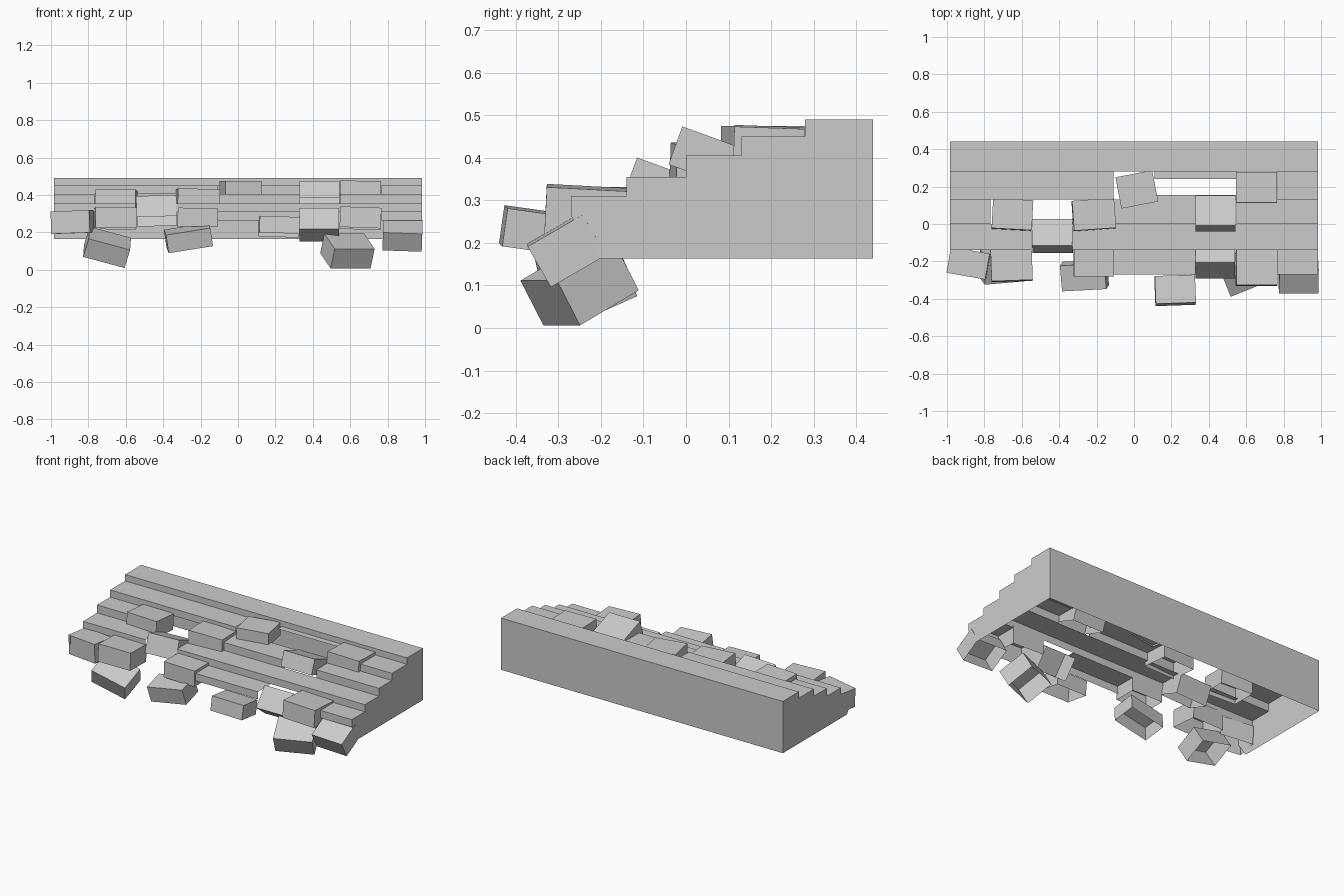
import bpy, bmesh
from math import radians
from mathutils import Matrix, Vector, Euler

if "Cube" in bpy.data.objects:
    bpy.data.objects.remove(bpy.data.objects["Cube"])

X0, COLS = -0.985, 9
W = 1.97 / COLS


def finish(name, bm):
    bmesh.ops.remove_doubles(bm, verts=bm.verts, dist=1e-5)
    me = bpy.data.meshes.new(name)
    bm.to_mesh(me)
    bm.free()
    ob = bpy.data.objects.new(name, me)
    bpy.context.collection.objects.link(ob)
    return ob


def face(bm, pts):
    bm.faces.new([bm.verts.new(p) for p in pts])


# Stair shell: (front y, back y, tread z, riser bottom z), missing columns per row
rows = [
    (-0.27, -0.14, 0.31, 0.263, {0, 1, 2, 3, 6, 7}),
    (-0.14, 0.00, 0.355, 0.31, {2}),
    (0.00, 0.13, 0.405, 0.355, {1, 2, 3, 6}),
    (0.13, 0.28, 0.45, 0.405, {4, 5, 6, 7}),
    (0.28, 0.44, 0.49, 0.45, set()),
]
bm = bmesh.new()
for ya, yb, z, zl, gone in rows:
    for c in range(COLS):
        if c in gone:
            continue
        a, b = X0 + c * W, X0 + (c + 1) * W
        face(bm, [(a, ya, z), (b, ya, z), (b, yb, z), (a, yb, z)])
        face(bm, [(a, ya, zl), (b, ya, zl), (b, ya, z), (a, ya, z)])
finish("stair_treads", bm)

# Ledge left below and behind the missing upper bricks
bm = bmesh.new()
for ya, yb, z in ((0.13, 0.155, 0.405), (0.24, 0.28, 0.455)):
    a, b = X0 + 5 * W, X0 + 7 * W
    face(bm, [(a, ya, z), (b, ya, z), (b, yb, z), (a, yb, z)])
finish("broken_ledges", bm)

# Stepped side walls and back wall
prof = [(0.44, 0.163), (-0.20, 0.163), (-0.27, 0.263)]
for ya, yb, z, zl, gone in rows:
    prof += [(ya, z), (yb, z)]
bm = bmesh.new()
face(bm, [(-X0, y, z) for y, z in reversed(prof)])
face(bm, [(X0, y, z) for y, z in prof])
face(bm, [(-X0, 0.44, 0.163), (X0, 0.44, 0.163), (X0, 0.44, 0.49), (-X0, 0.44, 0.49)])
finish("side_and_back_walls", bm)


# Loose hollow bricks, open underneath
def brick(name, centre, size, rot=(0, 0, 0)):
    bm = bmesh.new()
    bmesh.ops.create_cube(bm, size=1)
    bm.faces.ensure_lookup_table()
    low = [f for f in bm.faces if f.calc_center_median().z < -0.4]
    bmesh.ops.delete(bm, geom=low, context='FACES_ONLY')
    m = Matrix.LocRotScale(Vector(centre), Euler([radians(r) for r in rot]), Vector(size))
    bm.transform(m)
    finish(name, bm)


bricks = [
    # lower courses
    ((-0.885, -0.21, 0.255), (0.21, 0.14, 0.12), (0, -2, -10)),
    ((-0.655, -0.22, 0.275), (0.22, 0.17, 0.11), (-3, 1, 2)),
    ((-0.70, -0.22, 0.12), (0.23, 0.16, 0.11), (25, 15, 5)),
    ((-0.265, -0.275, 0.17), (0.24, 0.14, 0.10), (12, -9, 3)),
    ((-0.215, -0.21, 0.28), (0.215, 0.14, 0.10), (0, 1, 0)),
    ((0.22, -0.355, 0.23), (0.215, 0.15, 0.09), (-8, 2, 2)),
    ((0.435, -0.205, 0.24), (0.21, 0.14, 0.11), (52, 0, 0)),
    ((0.655, -0.235, 0.275), (0.22, 0.19, 0.11), (-3, 2, 0)),
    ((0.88, -0.28, 0.185), (0.21, 0.15, 0.11), (30, 2, 0)),
    ((0.585, -0.25, 0.10), (0.23, 0.17, 0.12), (29, 0, 22)),
    # upper courses
    ((-0.435, -0.065, 0.315), (0.215, 0.15, 0.12), (-20, -2, 0)),
    ((-0.65, 0.05, 0.375), (0.215, 0.16, 0.10), (-3, 0, -3)),
    ((-0.215, 0.05, 0.38), (0.225, 0.16, 0.10), (-2, 2, 4)),
    ((0.435, 0.055, 0.40), (0.215, 0.17, 0.095), (-20, 0, 0)),
    ((0.015, 0.185, 0.435), (0.20, 0.17, 0.08), (0, 0, 11)),
    ((0.655, 0.195, 0.435), (0.22, 0.165, 0.075), (-2, 1, 0)),
]
for i, b in enumerate(bricks):
    brick(f"loose_brick_{i + 1}", *b)
